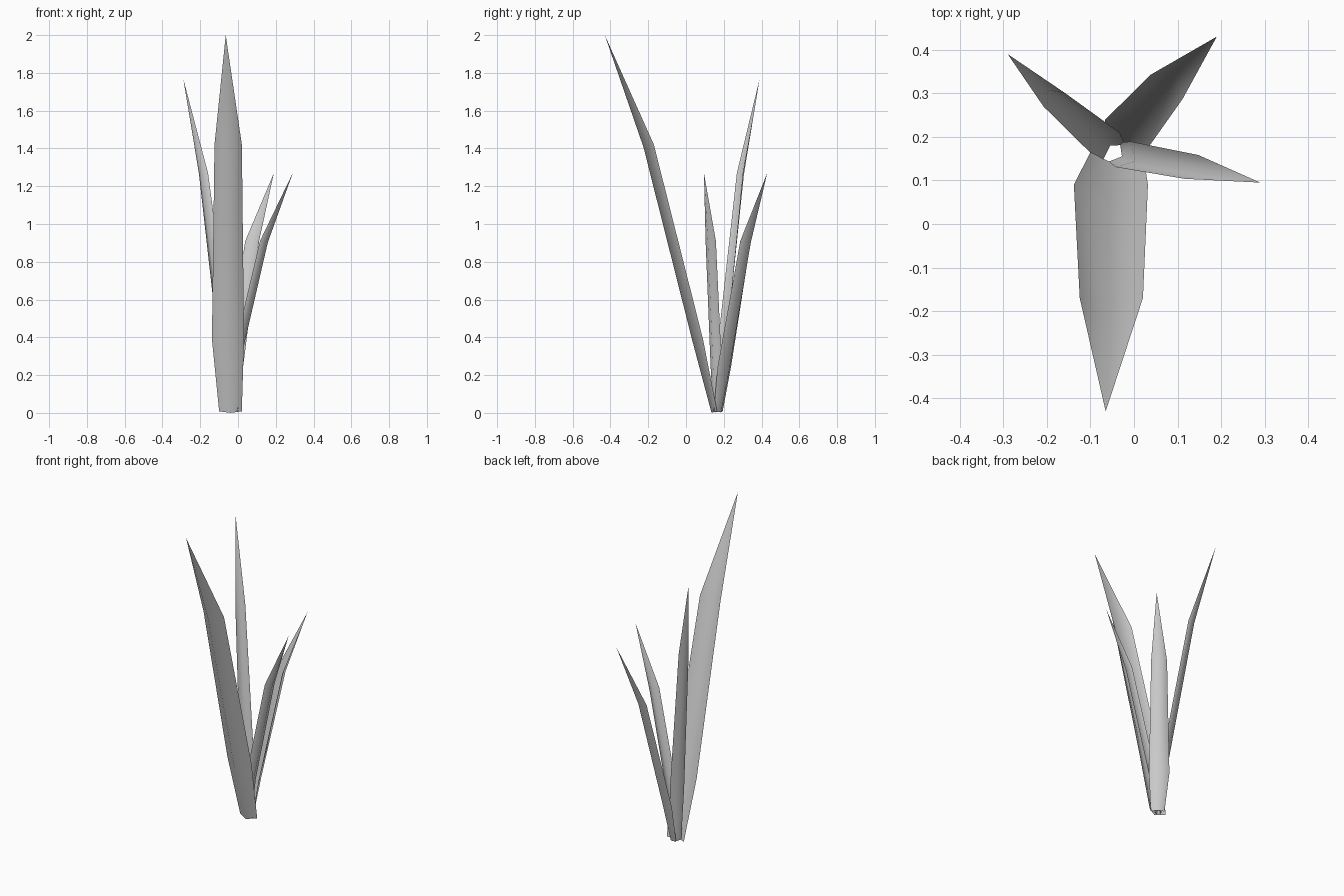
import bpy
import bmesh
from math import radians, cos, sin
from mathutils import Vector

cube = bpy.data.objects.get("Cube")
if cube:
    bpy.data.objects.remove(cube)

# One plain grey for every leaf
grey = bpy.data.materials.new("leaf_grey")
grey.use_nodes = True
colour = (0.6, 0.6, 0.6, 1)
grey.diffuse_color = colour
grey.node_tree.nodes["Principled BSDF"].inputs["Base Color"].default_value = colour


def leaf(name, facing, rows, tip):
    """Folded blade: each row is (x, y, z, width, fold depth), closing in a point."""
    a = radians(facing)
    out = Vector((cos(a), sin(a), -0.25))
    side = Vector((-sin(a), cos(a), 0))
    bm = bmesh.new()
    rings = []
    for x, y, z, width, depth in rows:
        mid = Vector((x, y, z))
        points = (mid - side * width / 2, mid + out * depth, mid + side * width / 2)
        rings.append([bm.verts.new(p) for p in points])
    for low, high in zip(rings, rings[1:]):
        for i in range(2):
            bm.faces.new((low[i], low[i + 1], high[i + 1], high[i]))
    end = bm.verts.new(tip)
    for i in range(2):
        bm.faces.new((rings[-1][i], rings[-1][i + 1], end))
    for face in bm.faces:
        face.smooth = True
    mesh = bpy.data.meshes.new(name)
    bm.to_mesh(mesh)
    bm.free()
    mesh.materials.append(grey)
    bpy.context.collection.objects.link(bpy.data.objects.new(name, mesh))


# Tall broad leaf leaning forward
leaf("front_leaf", -90,
     [(-0.04, 0.165, 0.008, 0.12, 0.03),
      (-0.053, 0.09, 0.39, 0.17, 0.055),
      (-0.052, -0.17, 1.42, 0.145, 0.055)],
     (-0.065, -0.43, 2.0))

# Short leaf leaning back to the left
leaf("back_left_leaf", 53,
     [(-0.035, 0.17, 0.008, 0.08, 0.02),
      (-0.02, 0.203, 0.245, 0.118, 0.035),
      (0.075, 0.315, 0.91, 0.092, 0.035)],
     (0.19, 0.43, 1.27))

# Short narrow leaf leaning left
leaf("left_leaf", -30,
     [(-0.045, 0.165, 0.008, 0.05, 0.02),
      (-0.025, 0.16, 0.24, 0.068, 0.032),
      (0.132, 0.131, 0.91, 0.063, 0.03)],
     (0.29, 0.095, 1.27))

# Long narrow leaf leaning back to the right
leaf("back_right_leaf", 123,
     [(-0.045, 0.165, 0.008, 0.06, 0.018),
      (-0.068, 0.188, 0.34, 0.082, 0.026),
      (-0.183, 0.285, 1.27, 0.058, 0.026)],
     (-0.29, 0.39, 1.77))
